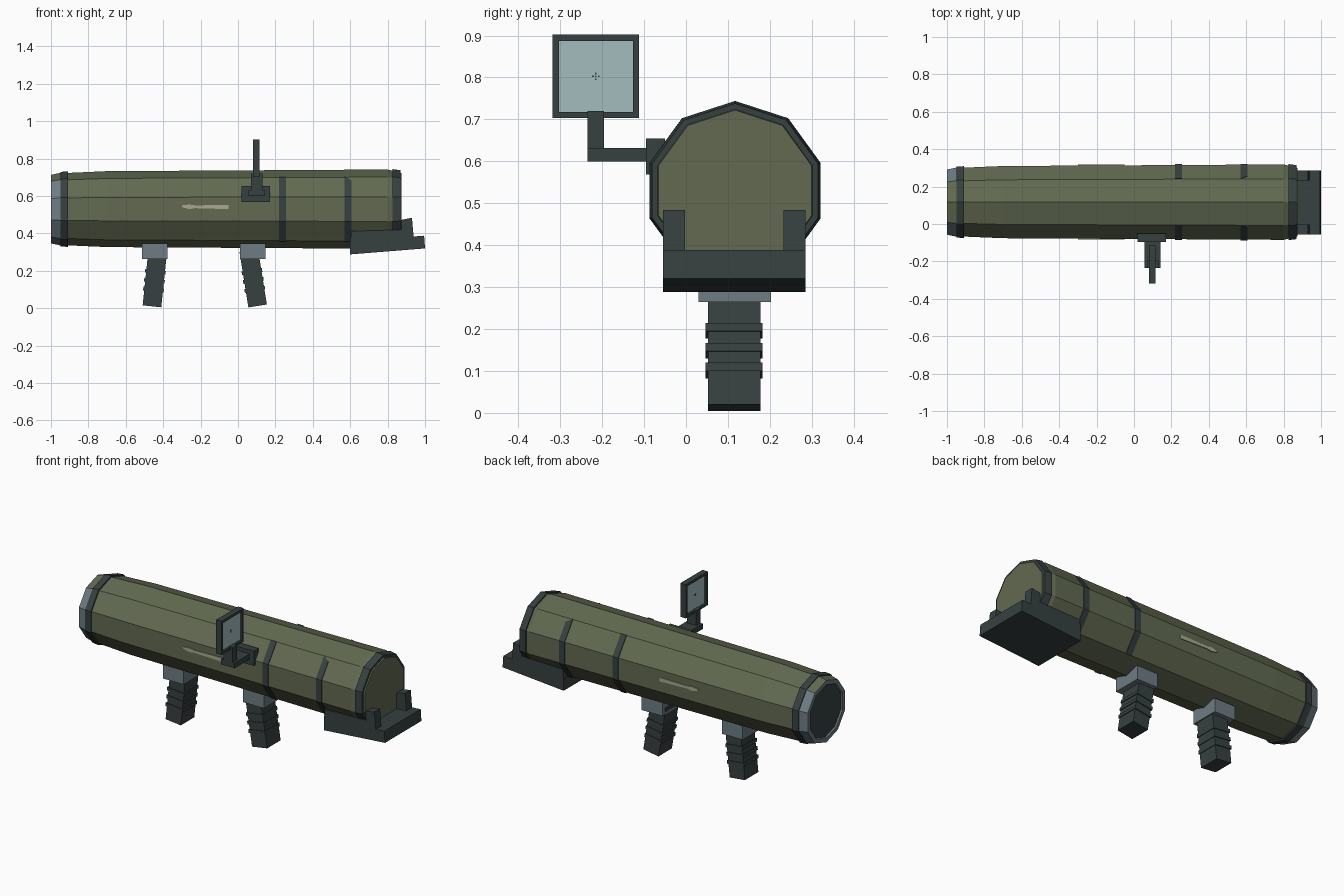
import bpy, bmesh
from math import sin, cos, radians
from mathutils import Matrix, Vector

if "Cube" in bpy.data.objects:
    bpy.data.objects.remove(bpy.data.objects["Cube"], do_unlink=True)

CY, CZ, SIDES = 0.117, 0.53, 10


def material(name, r, g, b):
    lin = [((c / 255 + 0.055) / 1.055) ** 2.4 for c in (r, g, b)]
    m = bpy.data.materials.new(name)
    m.use_nodes = True
    m.diffuse_color = (*lin, 1)
    bsdf = m.node_tree.nodes["Principled BSDF"]
    bsdf.inputs["Base Color"].default_value = (*lin, 1)
    return m


olive = material("olive green", 98, 106, 81)
dark = material("dark rubber", 55, 64, 64)
grey = material("blue grey metal", 110, 124, 132)
glass = material("pale glass", 164, 188, 191)
khaki = material("pale khaki", 166, 170, 142)


def finish(name, bm, *mats):
    bmesh.ops.recalc_face_normals(bm, faces=bm.faces[:])
    me = bpy.data.meshes.new(name)
    bm.to_mesh(me)
    bm.free()
    for m in mats:
        me.materials.append(m)
    ob = bpy.data.objects.new(name, me)
    bpy.context.collection.objects.link(ob)
    return ob


def box(name, mat, x, y, z):
    """Box from its (min, max) range on each axis."""
    bm = bmesh.new()
    bmesh.ops.create_cube(bm, size=1)
    for v in bm.verts:
        v.co = [(a + b) / 2 + c * (b - a) for (a, b), c in zip((x, y, z), v.co)]
    return finish(name, bm, mat)


def point(x, r, deg):
    return Vector((x, CY + r * cos(radians(deg)), CZ + r * sin(radians(deg))))


def loft(name, profile, *mats, rule=None, closed=False):
    """Ten-sided body along x through (x, radius) stations."""
    bm = bmesh.new()
    step = 360 / SIDES
    rings = [[bm.verts.new(point(x, r, 90 + i * step)) for i in range(SIDES)]
             for x, r in profile]
    pairs = list(zip(rings, rings[1:])) + ([(rings[-1], rings[0])] if closed else [])
    for a, b in pairs:
        for i in range(SIDES):
            j = (i + 1) % SIDES
            bm.faces.new((a[i], a[j], b[j], b[i]))
    if not closed:
        bm.faces.new(rings[0])
        bm.faces.new(rings[-1])
    bmesh.ops.recalc_face_normals(bm, faces=bm.faces[:])
    if rule:
        for f in bm.faces:
            f.material_index = rule(f)
    return finish(name, bm, *mats)


def extrude(name, mat, outline, y0, y1):
    """Side outline in x and z, extruded across y."""
    bm = bmesh.new()
    f = bm.faces.new([bm.verts.new((x, y0, z)) for x, z in outline])
    new = bmesh.ops.extrude_face_region(bm, geom=[f])["geom"]
    verts = [g for g in new if isinstance(g, bmesh.types.BMVert)]
    bmesh.ops.translate(bm, verts=verts, vec=(0, y1 - y0, 0))
    return finish(name, bm, mat)


def arc_band(name, x0, x1, r, side, slant):
    """Strap over the three side facets, with a slanted upper end."""
    bm = bmesh.new()
    rows = []
    for k, a in enumerate((-54, -18, 18, 54)):
        deg = a if side > 0 else 180 - a
        row = [point(x, rr, deg) for x, rr in ((x0, r), (x1, r), (x1, r - .02), (x0, r - .02))]
        if k == 3:
            for p in row[1:3]:
                p.z -= slant
                p.y += side * slant * 0.73
        rows.append([bm.verts.new(p) for p in row])
    for a, b in zip(rows, rows[1:]):
        for i in range(4):
            j = (i + 1) % 4
            bm.faces.new((a[i], a[j], b[j], b[i]))
    bm.faces.new(rows[0])
    bm.faces.new(rows[-1])
    finish(name, bm, dark)


# Launch tube, end rings and muzzle
loft("tube", [(-.96, .19), (-.9, .194), (-.7, .203), (0, .207), (.8, .212), (.875, .192)], olive)
loft("muzzle_collar", [(-1, .183), (-.95, .194), (-.95, .15), (-.985, .15), (-1, .158)],
     grey, olive, closed=True,
     rule=lambda f: int(f.normal.z > 0.8 and f.calc_center_median().z > CZ + .16))
loft("muzzle_cover", [(-.992, .159), (-.96, .159)], dark)
loft("front_ring", [(-.95, .199), (-.91, .202)], dark)
loft("rear_ring", [(.825, .214), (.868, .208)], dark)

# Side straps and pale side markings
for side, label in ((-1, "right"), (1, "left")):
    arc_band(f"middle_strap_{label}", .22, .257, .213, side, 0)
    arc_band(f"rear_strap_{label}", .57, .607, .2145, side, .02)
    y = CY + side * .1965
    marking = [(-.3, .54), (-.26, .53), (-.23, .535), (-.05, .53),
               (-.05, .553), (-.23, .55), (-.26, .555), (-.3, .55)]
    extrude(f"side_marking_{label}", khaki, marking, y - .004, y + .004)

# Shoulder rest with two raised side rails
extrude("shoulder_rest", dark, [(.6, .288), (1, .32), (.995, .388), (.6, .357)], -.055, .285)
rail = [(.6, .34), (.605, .412), (.875, .42), (.87, .472), (.93, .484), (.94, .37)]
for label, y0 in (("right", -.055), ("left", .232)):
    extrude(f"rest_rail_{label}", dark, rail, y0, y0 + .053)

# Leaning grips with ribs and grey mounts
for label, xm, xt, xb in (("front", -.445, -.432, -.46), ("rear", .08, .062, .105)):
    box(f"{label}_grip_mount", grey, (xm - .068, xm + .068), (.03, .203), (.264, .345))
    lean = (xb - xt) / .27
    tilt = Matrix.Translation((xt, .115, .28)) @ Matrix.Rotation(
        (1 if lean > 0 else -1) * -abs(lean), 4, "Y")
    grip = box(f"{label}_grip", dark, (-.05, .05), (-.063, .063), (-.271, .03))
    grip.matrix_world = tilt
    for n in range(3):
        z = -.075 - n * .048
        rib = box(f"{label}_grip_rib_{n + 1}", dark, (-.056, .054), (-.068, .068), (z - .02, z))
        rib.matrix_world = tilt

# Sight bracket
box("sight_mount", dark, (.02, .17), (-.095, -.05), (.568, .655))
box("sight_arm", dark, (.055, .143), (-.235, -.08), (.6, .632))
box("sight_post", dark, (.07, .13), (-.235, -.195), (.615, .72))

# Sight frame and glass
FX, Y0, Y1, Z0, Z1, T = (.08, .115), -.318, -.112, .703, .902, .015
box("frame_bottom", dark, FX, (Y0, Y1), (Z0, Z0 + T))
box("frame_top", dark, FX, (Y0, Y1), (Z1 - T, Z1))
box("frame_front", dark, FX, (Y0, Y0 + T), (Z0 + T, Z1 - T))
box("frame_back", dark, FX, (Y1 - T, Y1), (Z0 + T, Z1 - T))
box("sight_glass", glass, (.091, .104), (Y0 + T, Y1 - T), (Z0 + T, Z1 - T))

# Crosshair ticks on both faces of the glass
YC, ZC = (Y0 + Y1) / 2, (Z0 + Z1) / 2
for n, (dy, dz) in enumerate(((0, 0), (.007, 0), (-.007, 0), (0, .007), (0, -.007))):
    box(f"crosshair_{n + 1}", dark, (.09, .105),
        (YC + dy - .002, YC + dy + .002), (ZC + dz - .002, ZC + dz + .002))
